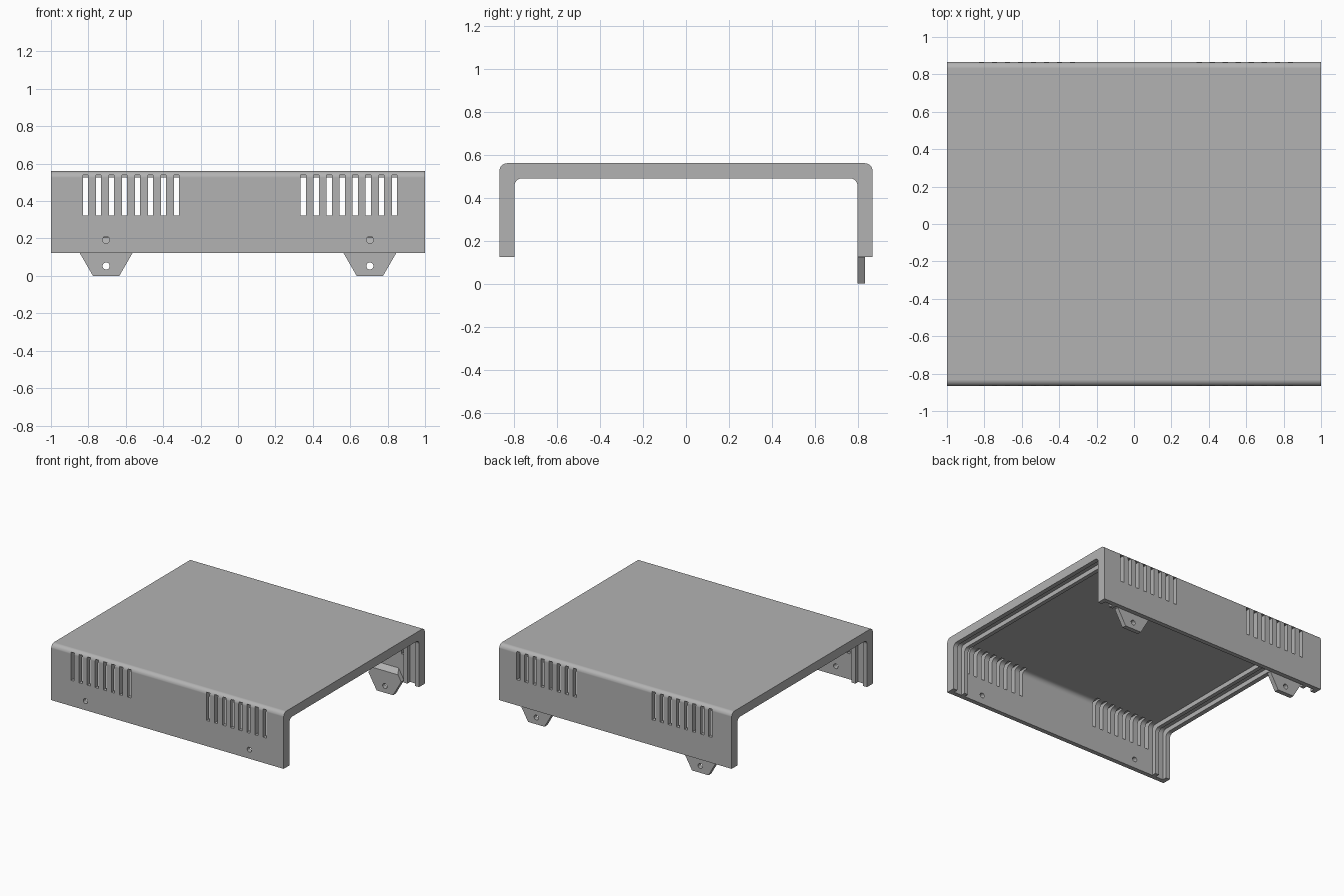
import bpy, bmesh, math
from mathutils import Matrix, Vector

if "Cube" in bpy.data.objects:
    bpy.data.objects.remove(bpy.data.objects["Cube"], do_unlink=True)

# Main dimensions
HALF_X, HALF_Y = 1.0, 0.867
RIM, TOP = 0.123, 0.56
FRAME = 0.07            # wall thickness at the end frames and rails
WALL = FRAME / 2        # wall thickness elsewhere
GROOVE = 0.1015         # distance from the end to the far side of the panel groove
RAIL = 0.133            # distance from the end to the far side of the rail
HOLE_R = 0.019
LEG_X, LEG_R = 0.705, 0.141

grey = bpy.data.materials.new("grey plastic")
grey.use_nodes = True
grey.diffuse_color = (0.45, 0.45, 0.45, 1)
grey.node_tree.nodes["Principled BSDF"].inputs["Base Color"].default_value = (0.45, 0.45, 0.45, 1)


def make_object(name, bm):
    bmesh.ops.recalc_face_normals(bm, faces=bm.faces)
    mesh = bpy.data.meshes.new(name)
    bm.to_mesh(mesh)
    bm.free()
    mesh.materials.append(grey)
    obj = bpy.data.objects.new(name, mesh)
    bpy.context.collection.objects.link(obj)
    return obj


def tunnel(name, inset, x0, x1, bottom, r=WALL, steps=10):
    """Bar along x with two rounded upper edges, inset from the outer skin."""
    w, top = HALF_Y - inset, TOP - inset
    profile = [(w, bottom)]
    for side, start in ((1, 0), (-1, math.pi / 2)):
        for i in range(steps + 1):
            a = start + i * math.pi / 2 / steps
            profile.append((side * (w - r) + r * math.cos(a), top - r + r * math.sin(a)))
    profile.append((-w, bottom))
    bm = bmesh.new()
    face = bm.faces.new([bm.verts.new((x0, y, z)) for y, z in profile])
    ext = bmesh.ops.extrude_face_region(bm, geom=[face])
    verts = [g for g in ext["geom"] if isinstance(g, bmesh.types.BMVert)]
    bmesh.ops.translate(bm, verts=verts, vec=(x1 - x0, 0, 0))
    return make_object(name, bm)


def add_box(bm, x0, x1, y0, y1, z0, z1):
    m = Matrix.Translation(((x0 + x1) / 2, (y0 + y1) / 2, (z0 + z1) / 2))
    m = m @ Matrix.Diagonal((x1 - x0, y1 - y0, z1 - z0, 1))
    bmesh.ops.create_cube(bm, size=1, matrix=m)


def add_cylinder_y(bm, x, y, z, r, depth, sides):
    m = Matrix.Translation((x, y, z)) @ Matrix.Rotation(math.pi / 2, 4, 'X')
    bmesh.ops.create_cone(bm, cap_ends=True, segments=sides, radius1=r, radius2=r,
                          depth=depth, matrix=m)


def cut(obj, cutter):
    mod = obj.modifiers.new("cut", 'BOOLEAN')
    mod.operation, mod.solver, mod.object = 'DIFFERENCE', 'EXACT', cutter
    bpy.context.view_layer.objects.active = obj
    bpy.ops.object.modifier_apply(modifier=mod.name)
    bpy.data.objects.remove(cutter, do_unlink=True)


def smooth(obj):
    bpy.ops.object.select_all(action='DESELECT')
    obj.select_set(True)
    bpy.context.view_layer.objects.active = obj
    bpy.ops.object.shade_smooth_by_angle(angle=math.radians(30))
    mod = obj.modifiers.new("even shading", 'WEIGHTED_NORMAL')
    mod.keep_sharp = True


# Cover: an arch with a thin-walled middle, and a panel groove and rail at each end
cover = tunnel("cover_shell", 0, -HALF_X, HALF_X, RIM)
cut(cover, tunnel("opening", FRAME, -HALF_X - 0.1, HALF_X + 0.1, -0.1))
cut(cover, tunnel("cavity", WALL, -HALF_X + RAIL, HALF_X - RAIL, -0.2))
for s in (-1, 1):
    ends = sorted((s * (HALF_X - GROOVE), s * (HALF_X - WALL)))
    cut(cover, tunnel("groove", WALL, ends[0], ends[1], -0.2))

# Vent slots: two groups of eight in both long walls
bm = bmesh.new()
for first in (-0.83, 0.335):
    for i in range(8):
        x = first + i * 0.0696
        for y0, y1 in ((-0.95, -0.78), (0.78, 0.95)):
            add_box(bm, x, x + 0.028, y0, y1, 0.322, 0.54)
cut(cover, make_object("vents", bm))

# Screw holes in the front wall
bm = bmesh.new()
for s in (-1, 1):
    add_cylinder_y(bm, s * LEG_X, -HALF_Y, 0.193, HOLE_R, 0.3, 24)
cut(cover, make_object("screw_holes", bm))
smooth(cover)

# Fixing tabs: hexagons inside the back wall with a sloped upper edge and a hole
for s, label in ((-1, "right"), (1, "left")):
    bm = bmesh.new()
    y = HALF_Y - 0.75 * FRAME
    add_cylinder_y(bm, s * LEG_X, y, LEG_R * math.cos(math.pi / 6), LEG_R, WALL, 6)
    # Turn the hexagon if needed so that a flat side is at the bottom
    low = min(v.co.z for v in bm.verts)
    if sum(abs(v.co.z - low) < 0.001 for v in bm.verts) < 4:
        centre = Vector((s * LEG_X, y, LEG_R * math.cos(math.pi / 6)))
        bmesh.ops.rotate(bm, verts=bm.verts, cent=centre,
                         matrix=Matrix.Rotation(math.pi / 6, 3, 'Y'))
    res = bmesh.ops.bisect_plane(bm, geom=bm.verts[:] + bm.edges[:] + bm.faces[:],
                                 plane_co=(0, HALF_Y - WALL, 0.205),
                                 plane_no=(0, -1, 1), clear_outer=True)
    rim = [g for g in res["geom_cut"] if isinstance(g, bmesh.types.BMEdge)]
    bmesh.ops.holes_fill(bm, edges=rim, sides=0)
    tab = make_object("fixing_tab_" + label, bm)
    bm = bmesh.new()
    add_cylinder_y(bm, s * LEG_X, y, 0.053, HOLE_R, 0.2, 24)
    cut(tab, make_object("tab_hole", bm))
    smooth(tab)
